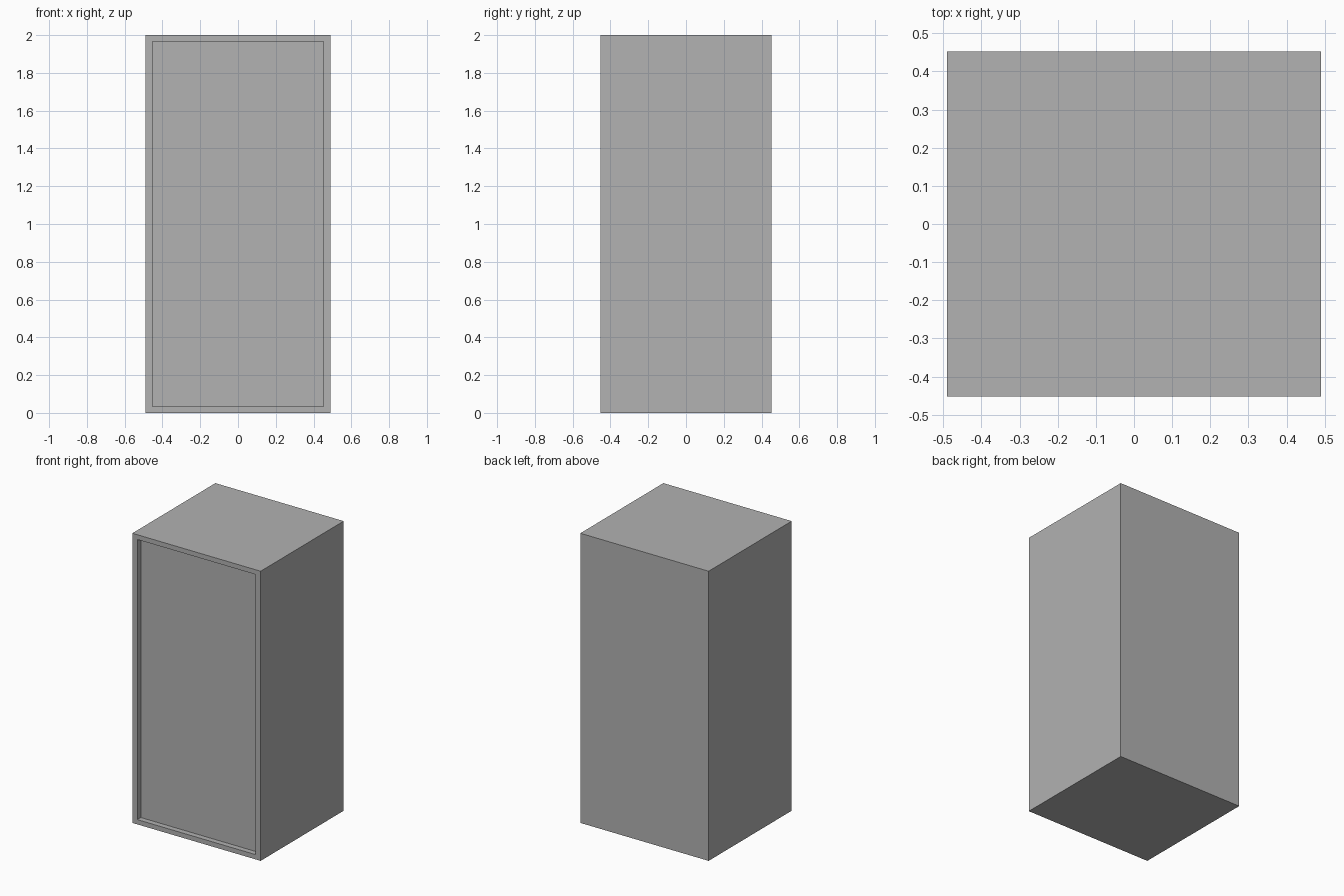
import bpy
import bmesh
from mathutils import Vector

default = bpy.data.objects.get("Cube")
if default:
    bpy.data.objects.remove(default, do_unlink=True)

SIZE = Vector((0.98, 0.906, 2.0))
SIDE_RIM, END_RIM, DEPTH = 0.038, 0.033, 0.038

# Single plain grey
grey = bpy.data.materials.new("plain_grey")
grey.use_nodes = True
colour = (0.445, 0.445, 0.445, 1.0)
grey.diffuse_color = colour
grey.node_tree.nodes["Principled BSDF"].inputs["Base Color"].default_value = colour

# Cabinet block standing on the ground
bm = bmesh.new()
bmesh.ops.create_cube(bm, size=1.0)
for v in bm.verts:
    v.co = Vector(a * b for a, b in zip(v.co, SIZE))
    v.co.z += SIZE.z / 2

# Front panel: inset behind a narrow rim and pushed straight back
bm.normal_update()
front = min(bm.faces, key=lambda f: f.calc_center_median().y)


def extrude_front(face):
    """Extrude one face in place and return the new cap."""
    result = bmesh.ops.extrude_discrete_faces(bm, faces=[face])
    return result["faces"][0]


panel = extrude_front(front)
for v in panel.verts:
    v.co.x -= SIDE_RIM if v.co.x > 0 else -SIDE_RIM
    v.co.z -= END_RIM if v.co.z > SIZE.z / 2 else -END_RIM
panel = extrude_front(panel)
for v in panel.verts:
    v.co.y += DEPTH
bmesh.ops.recalc_face_normals(bm, faces=bm.faces)

mesh = bpy.data.meshes.new("cabinet")
bm.to_mesh(mesh)
bm.free()
mesh.materials.append(grey)
cabinet = bpy.data.objects.new("cabinet", mesh)
bpy.context.collection.objects.link(cabinet)
